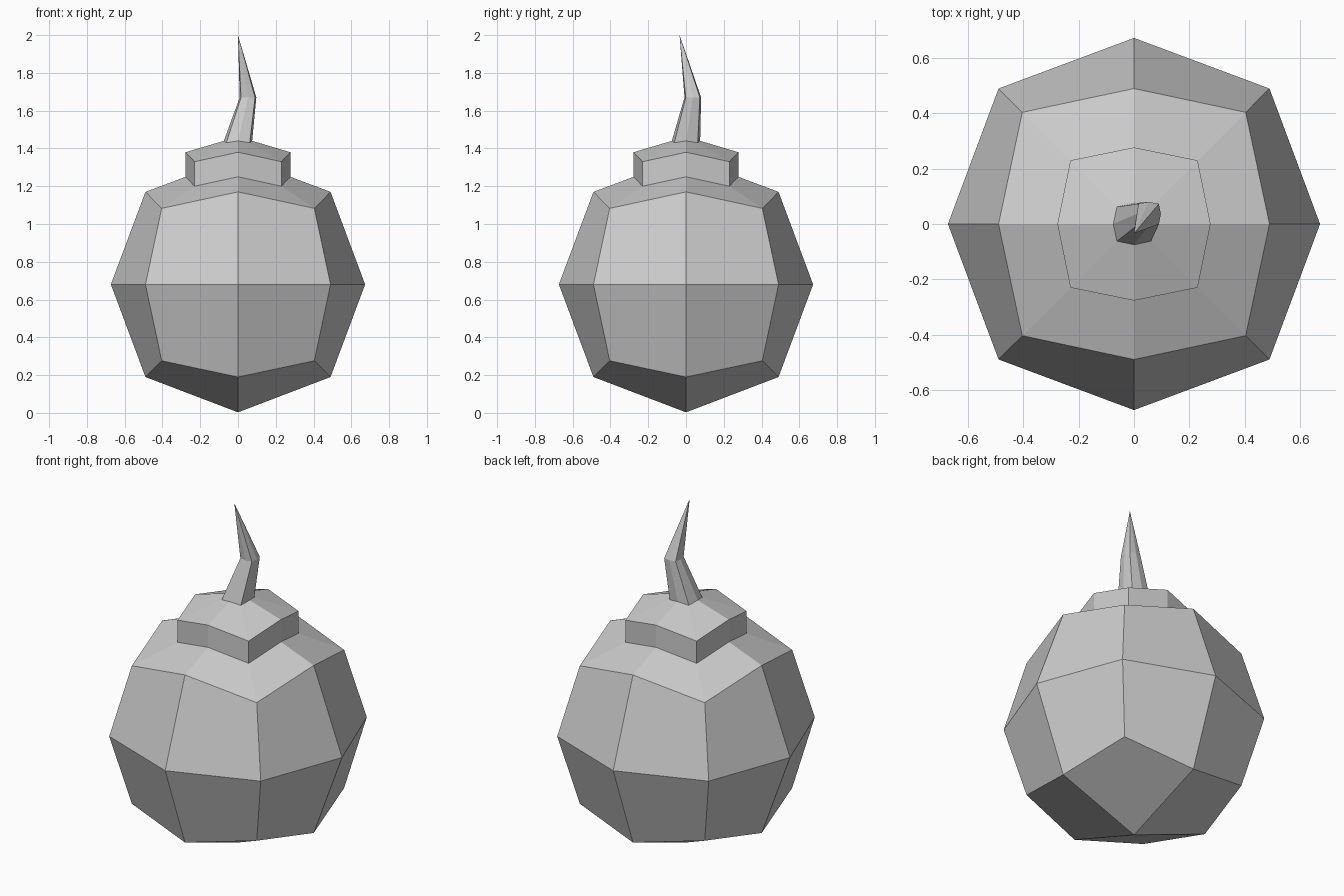
import bpy
import bmesh

if "Cube" in bpy.data.objects:
    bpy.data.objects.remove(bpy.data.objects["Cube"])


# Eight-sided ring: side points at radius rs / height zs, corner points at +-rc / height zc
def ring(bm, rs, rc, zs, zc, cx=0.0, cy=0.0):
    dirs = [(1, 0), (1, 1), (0, 1), (-1, 1), (-1, 0), (-1, -1), (0, -1), (1, -1)]
    verts = []
    for x, y in dirs:
        r, z = (rc, zc) if x and y else (rs, zs)
        verts.append(bm.verts.new((cx + x * r, cy + y * r, z)))
    return verts


# Stack rings into a faceted shell, with optional bottom pole and top point
def shell(name, rings, bottom=None, tip=None):
    bm = bmesh.new()
    loops = [ring(bm, *r) for r in rings]
    for a, b in zip(loops, loops[1:]):
        for i in range(8):
            j = (i + 1) % 8
            bm.faces.new((a[i], a[j], b[j], b[i]))
    if bottom:
        c = bm.verts.new(bottom)
        f = loops[0]
        for i in range(0, 8, 2):
            bm.faces.new((c, f[(i + 2) % 8], f[i + 1], f[i]))
    if tip:
        c = bm.verts.new(tip)
        f = loops[-1]
        for i in range(8):
            bm.faces.new((f[i], f[(i + 1) % 8], c))
    me = bpy.data.meshes.new(name)
    bm.to_mesh(me)
    bm.free()
    ob = bpy.data.objects.new(name, me)
    bpy.context.collection.objects.link(ob)
    return ob


# Shared seams between the parts
neck = (0.277, 0.23, 1.25, 1.20)
stem_base = (0.075, 0.062, 1.44, 1.43)

# Round body, like a cube subdivided into a ball
shell("body", [
    (0.49, 0.404, 0.19, 0.276),
    (0.673, 0.49, 0.68, 0.68),
    (0.49, 0.404, 1.17, 1.083),
    neck,
], bottom=(0, 0, 0.003))

# Raised collar with sloping top
shell("collar", [neck, (0.277, 0.23, 1.38, 1.33), stem_base])

# Bent, pointed stem
shell("stem", [stem_base, (0.044, 0.037, 1.67, 1.67, 0.053, 0.036)],
      tip=(0, -0.034, 2.0))
